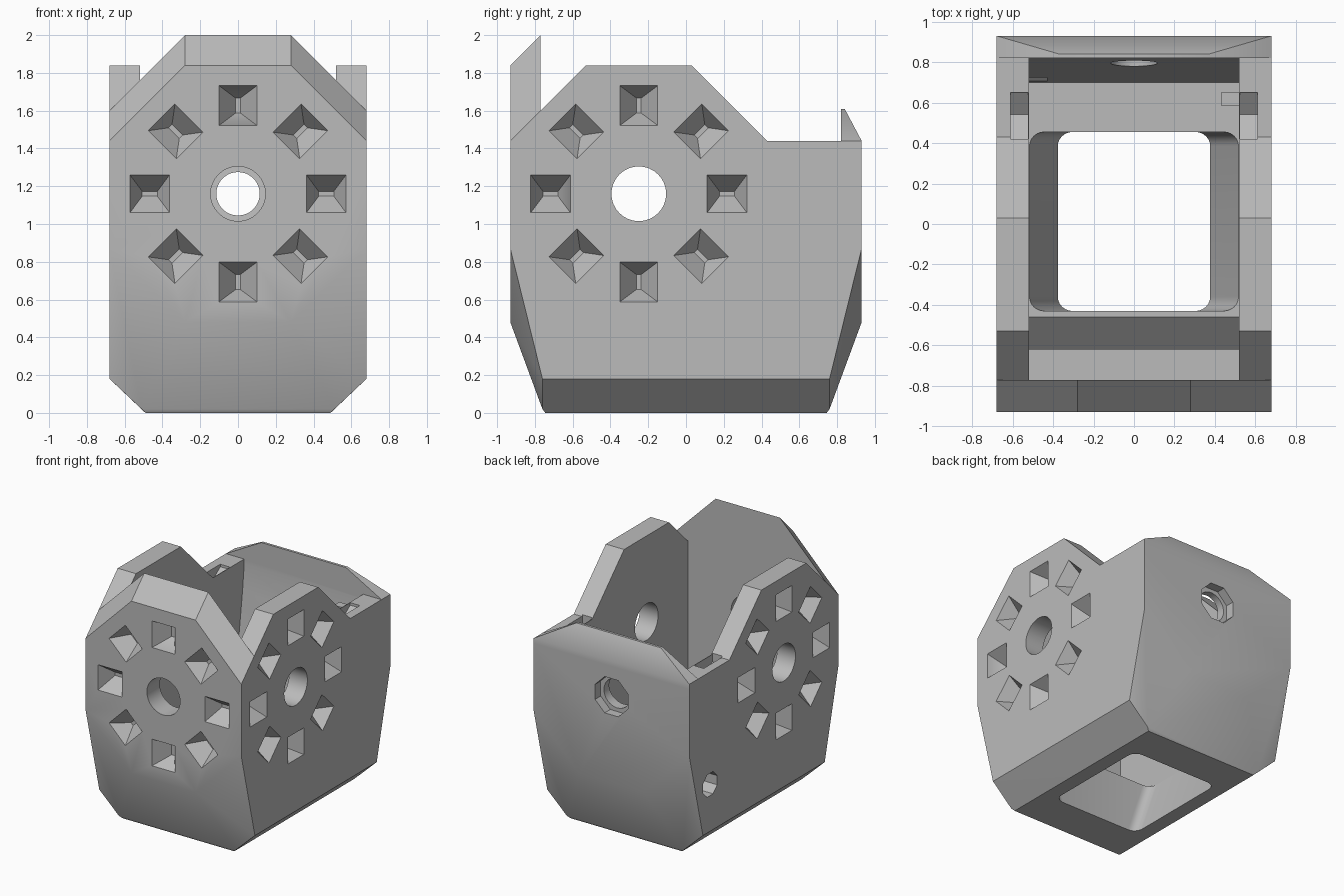
import bpy, bmesh, math
from mathutils import Matrix, Vector

cube = bpy.data.objects.get("Cube")
if cube:
    bpy.data.objects.remove(cube, do_unlink=True)

grey = bpy.data.materials.new("light grey plastic")
GREY = (0.5, 0.5, 0.5, 1)
grey.diffuse_color = GREY
grey.use_nodes = True
grey.node_tree.nodes["Principled BSDF"].inputs["Base Color"].default_value = GREY


def finish(name, bm):
    bmesh.ops.recalc_face_normals(bm, faces=bm.faces)
    mesh = bpy.data.meshes.new(name)
    bm.to_mesh(mesh)
    bm.free()
    mesh.materials.append(grey)
    ob = bpy.data.objects.new(name, mesh)
    bpy.context.collection.objects.link(ob)
    return ob


def hull(name, points, round_r=0):
    bm = bmesh.new()
    verts = [bm.verts.new(p) for p in points]
    bmesh.ops.convex_hull(bm, input=verts)
    bmesh.ops.dissolve_limit(bm, angle_limit=0.01, verts=bm.verts, edges=bm.edges)
    if round_r:
        steep = [e for e in bm.edges if abs(e.verts[0].co.z - e.verts[1].co.z) > 0.3]
        bmesh.ops.bevel(bm, geom=steep, offset=round_r, segments=6, profile=0.5, affect='EDGES')
    return finish(name, bm)


def prism(name, outline, a, b, axis):
    """Extrude an outline of (y, z) along x, or of (x, z) along y."""
    def place(u, w, d):
        return (d, u, w) if axis == 'x' else (u, d, w)
    bm = bmesh.new()
    face = bm.faces.new([bm.verts.new(place(u, w, a)) for u, w in outline])
    out = bmesh.ops.extrude_face_region(bm, geom=[face])
    shift = Vector(place(0, 0, b - a))
    bmesh.ops.translate(bm, verts=[v for v in out['geom'] if isinstance(v, bmesh.types.BMVert)], vec=shift)
    return finish(name, bm)


def box(name, lo, hi):
    return hull(name, [(x, y, z) for x in (lo[0], hi[0]) for y in (lo[1], hi[1]) for z in (lo[2], hi[2])])


def combine(body, tool, op):
    mod = body.modifiers.new(op, 'BOOLEAN')
    mod.operation, mod.object, mod.solver = op, tool, 'EXACT'
    bpy.context.view_layer.objects.active = body
    bpy.ops.object.modifier_apply(modifier=mod.name)
    bpy.data.objects.remove(tool, do_unlink=True)


# Frames for the decorated walls: local x, y lie in the wall, local z points out
def wall_frame(centre, turn):
    return Matrix.Translation(centre) @ Matrix.Rotation(turn, 4, 'Z') @ Matrix.Rotation(math.pi / 2, 4, 'X')


AXLE_Z = 1.16
FRONT = wall_frame((0, -0.93, AXLE_Z), 0)
RIGHT = wall_frame((-0.68, -0.25, AXLE_Z), -math.pi / 2)
LEFT = wall_frame((0.68, -0.25, AXLE_Z), math.pi / 2)
BACK = wall_frame((0, 0.93, AXLE_Z), math.pi)


def bore(frame, radius, sides, depth, at=(0, 0), twist=0):
    points = []
    for k in range(sides):
        a = 2 * math.pi * k / sides + twist
        for d in (0.1, -depth):
            points.append(frame @ Vector((at[0] + radius * math.cos(a), at[1] + radius * math.sin(a), d)))
    return hull("bore", points)


def pocket(frame, angle):
    """Hopper-shaped recess on the ring around the axle."""
    spin = frame @ Matrix.Rotation(angle, 4, 'Z') @ Matrix.Translation((0.467, 0, 0))
    layers = ((0.105, 0.1, 0.05), (0.105, 0.1, 0), (0.04, 0.013, -0.12))
    bm = bmesh.new()
    rings = [[bm.verts.new(spin @ Vector((r * sx, t * sy, d)))
              for sx, sy in ((-1, -1), (1, -1), (1, 1), (-1, 1))] for r, t, d in layers]
    bm.faces.new(rings[0])
    bm.faces.new(rings[-1])
    for low, high in zip(rings, rings[1:]):
        for i in range(4):
            j = (i + 1) % 4
            bm.faces.new((low[i], low[j], high[j], high[i]))
    return finish("pocket", bm)


# Lower shell with tapered foot
shell = []
for sx in (-1, 1):
    for sy in (-1, 1):
        shell += [(sx * x, sy * y, z) for x, y, z in (
            (0.68, 0.93, 1.44), (0.68, 0.93, 0.87), (0.28, 0.93, 0.48),
            (0.68, 0.76, 0.18), (0.51, 0.76, 0.02), (0.49, 0.745, 0))]
body = hull("housing", shell)

# Raised front plate with chamfered crown
crown = []
for s in (-1, 1):
    crown += [(s * x, y, z) for x, y, z in (
        (0.68, -0.93, 1.3), (0.68, -0.77, 1.3), (0.68, -0.93, 1.44), (0.68, -0.77, 1.6),
        (0.28, -0.93, 1.84), (0.28, -0.77, 2.0))]
combine(body, hull("front_crown", crown), 'UNION')

# Raised side plates
crest = ((-0.93, 1.3), (-0.93, 1.44), (-0.53, 1.84), (0.03, 1.84), (0.43, 1.44), (0.57, 1.3))
for s in (-1, 1):
    combine(body, prism("side_crest", crest, s * 0.52, s * 0.68, 'x'), 'UNION')

# Cavity with front trough, ridge, rear shelf and leaning back wall
cavity = ((-0.77, 2.5), (-0.77, 0.2), (-0.62, 0.2), (-0.62, 0.27), (-0.46, 0.42),
          (0.7, 0.42), (0.72, 0.6), (0.8, 1.2), (0.82, 1.4), (0.82, 2.5))
combine(body, prism("cavity", cavity, -0.52, 0.52, 'x'), 'DIFFERENCE')

# Funnel opening through the floor
funnel = [(s * x, y, z) for s in (-1, 1) for y in (-0.43, 0.455) for x, z in ((0.52, 0.43), (0.37, 0), (0.36, -0.05))]
funnel = [p for p in funnel if p[2] != 0]
combine(body, hull("funnel", funnel, 0.07), 'DIFFERENCE')

# Rear lip
lip = []
for s in (-1, 1):
    lip += [(s * 0.68, 0.82, 1.4), (s * 0.68, 0.93, 1.4), (s * 0.68, 0.82, 1.44),
            (s * 0.68, 0.93, 1.44), (s * 0.37, 0.82, 1.61), (s * 0.37, 0.84, 1.61)]
combine(body, hull("rear_lip", lip), 'UNION')

# Guide post inside the left wall
combine(body, box("guide_post", (0.43, 0.585, 0.4), (0.54, 0.65, 1.42)), 'UNION')

# Latch notches in the side walls, with sloping floors
notch = ((0.42, 1.5), (0.42, 1.38), (0.54, 1.34), (0.65, 1.42), (0.65, 1.5))
for s in (-1, 1):
    combine(body, prism("latch_notch", notch, s * 0.525, s * 0.61, 'x'), 'DIFFERENCE')

# Axle holes, rear port and cable hole
combine(body, bore(FRONT, 0.145, 32, 0.3), 'DIFFERENCE')
combine(body, bore(RIGHT, 0.145, 32, 1.6), 'DIFFERENCE')
combine(body, bore(BACK, 0.115, 32, 0.3), 'DIFFERENCE')
combine(body, bore(BACK, 0.155, 8, 0.07, twist=math.pi / 8), 'DIFFERENCE')
combine(body, bore(RIGHT, 0.095, 8, 0.25, at=(-0.92, -0.61), twist=math.pi / 8), 'DIFFERENCE')

# Rings of eight pockets
for frame in (FRONT, RIGHT, LEFT):
    for k in range(8):
        combine(body, pocket(frame, k * math.pi / 4), 'DIFFERENCE')

bpy.ops.object.select_all(action='DESELECT')
body.select_set(True)
bpy.context.view_layer.objects.active = body
bpy.ops.object.shade_smooth_by_angle(angle=math.radians(30))
